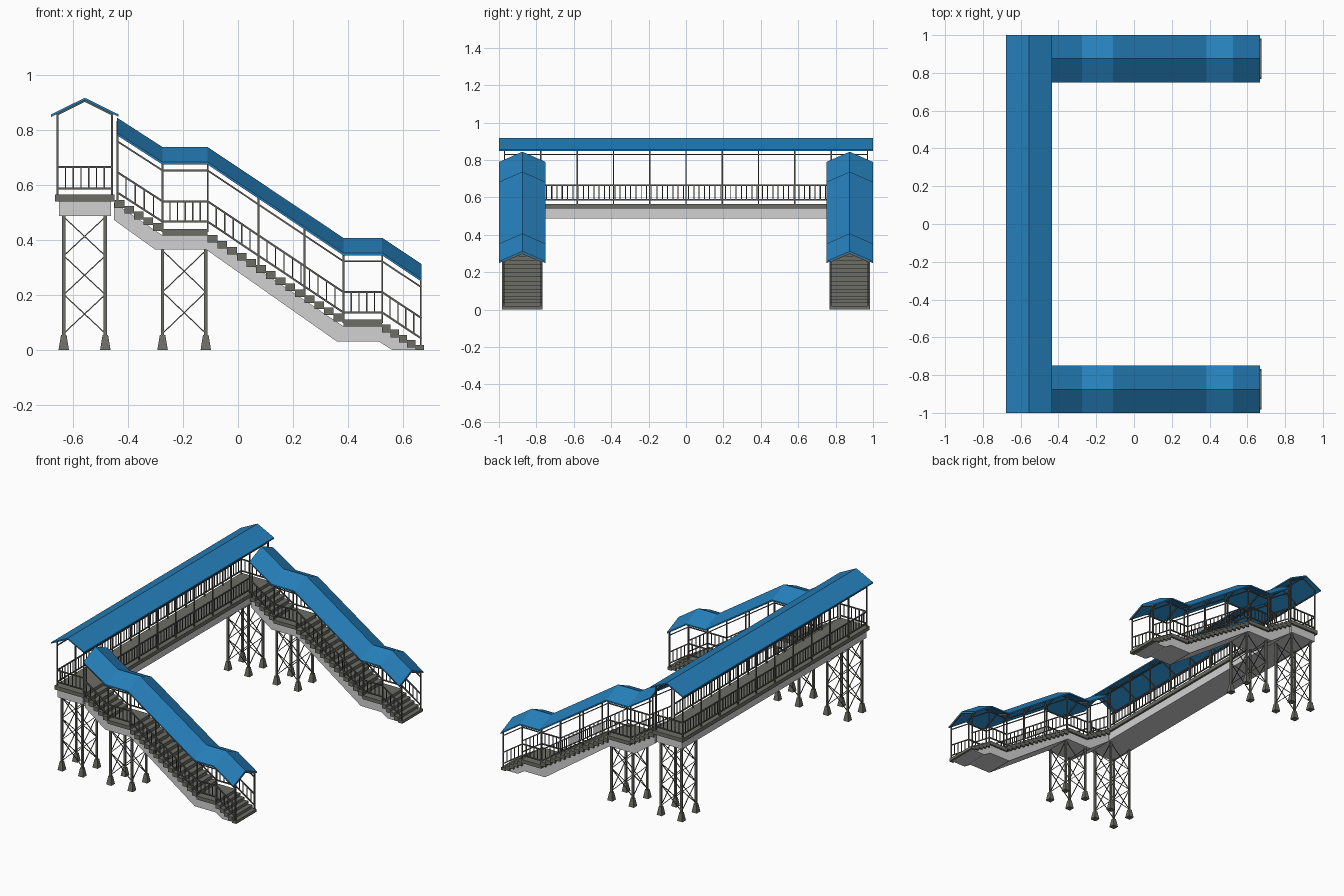
import bpy, bmesh, math
from mathutils import Vector, Matrix

if "Cube" in bpy.data.objects:
    bpy.data.objects.remove(bpy.data.objects["Cube"])


def material(name, rgb):
    m = bpy.data.materials.new(name)
    m.diffuse_color = (*rgb, 1)
    m.use_nodes = True
    m.node_tree.nodes["Principled BSDF"].inputs["Base Color"].default_value = m.diffuse_color
    return m


BLUE = material("roof blue", (0.019, 0.215, 0.50))
LIGHT = material("light concrete", (0.64, 0.64, 0.64))
DARK = material("dark grey", (0.155, 0.155, 0.135))
STEEL = material("steel grey", (0.115, 0.112, 0.105))


class Part:
    """Collects pieces of one part into a single mesh."""

    def __init__(self, name, mat):
        self.name, self.mat, self.bm = name, mat, bmesh.new()

    def box(self, x0, x1, y0, y1, z0, z1):
        m = Matrix.Translation(((x0 + x1) / 2, (y0 + y1) / 2, (z0 + z1) / 2))
        m = m @ Matrix.Diagonal((abs(x1 - x0), abs(y1 - y0), z1 - z0, 1))
        bmesh.ops.create_cube(self.bm, size=1, matrix=m)

    def beam(self, a, b, w):
        a, b = Vector(a), Vector(b)
        d = b - a
        m = Matrix.Translation((a + b) / 2) @ d.to_track_quat('Z', 'Y').to_matrix().to_4x4()
        bmesh.ops.create_cube(self.bm, size=1, matrix=m @ Matrix.Diagonal((w, w, d.length, 1)))

    def loft(self, rings):
        rows = [[self.bm.verts.new(p) for p in r] for r in rings]
        n = len(rows[0])
        for r, s in zip(rows, rows[1:]):
            for i in range(n):
                j = (i + 1) % n
                self.bm.faces.new((r[i], r[j], s[j], s[i]))
        self.bm.faces.new(rows[0])
        self.bm.faces.new(rows[-1][::-1])

    def finish(self):
        bmesh.ops.recalc_face_normals(self.bm, faces=self.bm.faces)
        me = bpy.data.meshes.new(self.name)
        self.bm.to_mesh(me)
        self.bm.free()
        me.materials.append(self.mat)
        bpy.context.collection.objects.link(bpy.data.objects.new(self.name, me))


def railing(rails, balusters, a, b, low, high, step=0.028):
    """Top and bottom rail between two floor points, filled with balusters."""
    a, b = Vector(a), Vector(b)
    for h in (low, high):
        rails.beam(a + Vector((0, 0, h)), b + Vector((0, 0, h)), 0.007)
    n = max(2, round((b - a).length / step))
    for i in range(1, n):
        p = a.lerp(b, i / n)
        balusters.beam(p + Vector((0, 0, low)), p + Vector((0, 0, high)), 0.0045)


def chevron(half, drop, t):
    """Roof cross-section: (sideways, below ridge)."""
    return [(-half, -drop), (0, 0), (half, -drop), (half, -drop - t), (0, -t), (-half, -drop - t)]


BX, SY = -0.5565, 0.875            # bridge centre line, stair centre line
DECK = 0.565

# ---- bridge ----
deck = Part("bridge_deck", DARK)
deck.box(-0.665, -0.448, -0.985, 0.985, 0.54, DECK)
girder = Part("bridge_girder", LIGHT)
girder.box(-0.65, -0.462, -0.972, 0.972, 0.487, 0.54)
roof = Part("bridge_roof", BLUE)
roof.loft([[(BX + u, y, 0.916 + v) for u, v in chevron(0.122, 0.06, 0.009)] for y in (-1, 1)])

posts = Part("bridge_posts", STEEL)
rails = Part("bridge_rails", STEEL)
bals = Part("bridge_balusters", STEEL)
for i in range(-5, 6):
    y = i * 0.194
    for s in (-1, 1):
        posts.beam((BX + s * 0.0985, y, DECK), (BX + s * 0.0985, y, 0.857), 0.007)
        posts.beam((BX + s * 0.1, y, 0.855), (BX, y, 0.905), 0.007)
for s in (-1, 1):
    x = BX + s * 0.0985
    end = 0.97 if s < 0 else 0.775          # inner side stays open at the stairs
    railing(rails, bals, (x, -end, DECK), (x, end, DECK), 0.022, 0.1)
    rails.beam((x, -0.97, 0.83), (x, 0.97, 0.83), 0.006)
    railing(rails, bals, (BX - 0.0985, s * 0.97, DECK), (BX + 0.0985, s * 0.97, DECK), 0.022, 0.1)
for p in (deck, girder, roof, posts, rails, bals):
    p.finish()

# ---- stairs: one floor line drives railings and roof ----
PATH = [(-0.44, 0.547), (-0.274, 0.44), (-0.11, 0.44), (0.383, 0.11), (0.524, 0.11), (0.667, 0.015)]
STRINGER = [(-0.45, 0.535), (-0.274, 0.416), (-0.11, 0.416), (0.383, 0.086), (0.524, 0.086),
            (0.66, 0.0), (0.56, 0.0), (0.513, 0.03), (0.36, 0.03), (-0.115, 0.364),
            (-0.30, 0.364), (-0.45, 0.472)]
FLIGHTS = [(-0.448, DECK, -0.274, 0.44, 5), (-0.11, 0.44, 0.383, 0.11, 14), (0.524, 0.11, 0.675, 0, 5)]


def floor(x):
    for (x0, z0), (x1, z1) in zip(PATH, PATH[1:]):
        if x <= x1:
            return z0 + (z1 - z0) * (x - x0) / (x1 - x0)
    return PATH[-1][1]


for side, c in (("front", -SY), ("back", SY)):
    steps = Part(side + "_steps", DARK)
    for x0, z0, x1, z1, n in FLIGHTS:
        dx, dz = (x1 - x0) / n, (z0 - z1) / (n + 1)
        for i in range(n):
            z = z0 - (i + 1) * dz
            steps.box(x0 + i * dx, x0 + (i + 1) * dx, c - 0.108, c + 0.108, max(0, z - 0.028), z)
    for x0, x1, z in ((-0.274, -0.11, 0.44), (0.383, 0.524, 0.11)):
        steps.box(x0, x1, c - 0.108, c + 0.108, z - 0.024, z)
    stringer = Part(side + "_stringer", LIGHT)
    stringer.loft([[(x, c + s * 0.096, z) for x, z in STRINGER] for s in (-1, 1)])
    roof = Part(side + "_stair_roof", BLUE)
    roof.loft([[(x, c + u, z + 0.297 + v) for u, v in chevron(0.125, 0.055, 0.009)] for x, z in PATH])

    posts = Part(side + "_stair_posts", STEEL)
    rails = Part(side + "_stair_rails", STEEL)
    bals = Part(side + "_stair_balusters", STEEL)
    for s in (-1, 1):
        y = c + s * 0.1
        for x in (-0.437, -0.274, -0.11, 0.075, 0.241, 0.383, 0.524, 0.664):
            z = floor(x)
            posts.beam((x, y, z - 0.012), (x, y, z + 0.246), 0.007)
            posts.beam((x, y, z + 0.24), (x, c, z + 0.284), 0.007)
        for (x0, z0), (x1, z1) in zip(PATH, PATH[1:]):
            railing(rails, bals, (x0, y, z0), (x1, y, z1), 0.026, 0.1, 0.028 if z0 == z1 else 0.037)
            rails.beam((x0, y, z0 + 0.212), (x1, y, z1 + 0.212), 0.006)

    # ---- braced support towers with flared feet ----
    legs = Part(side + "_tower_legs", DARK)
    feet = Part(side + "_tower_feet", DARK)
    braces = Part(side + "_tower_braces", STEEL)
    for xa, xb, top, n in ((-0.633, -0.482, 0.488, 3), (-0.274, -0.117, 0.366, 2)):
        ya, yb = c - 0.076, c + 0.076
        corners = [(xa, ya), (xb, ya), (xb, yb), (xa, yb)]
        for k, (x, y) in enumerate(corners):
            legs.box(x - 0.006, x + 0.006, y - 0.006, y + 0.006, 0.04, top)
            feet.loft([[(x + u * r, y + v * r, z) for u, v in ((-1, -1), (1, -1), (1, 1), (-1, 1))]
                       for r, z in ((0.019, 0), (0.010, 0.055))])
            x2, y2 = corners[(k + 1) % 4]
            h = (top - 0.065) / n
            for j in range(n):
                z = 0.06 + j * h
                braces.beam((x, y, z), (x2, y2, z + h), 0.004)
                braces.beam((x2, y2, z), (x, y, z + h), 0.004)
    for p in (steps, stringer, roof, posts, rails, bals, legs, feet, braces):
        p.finish()
